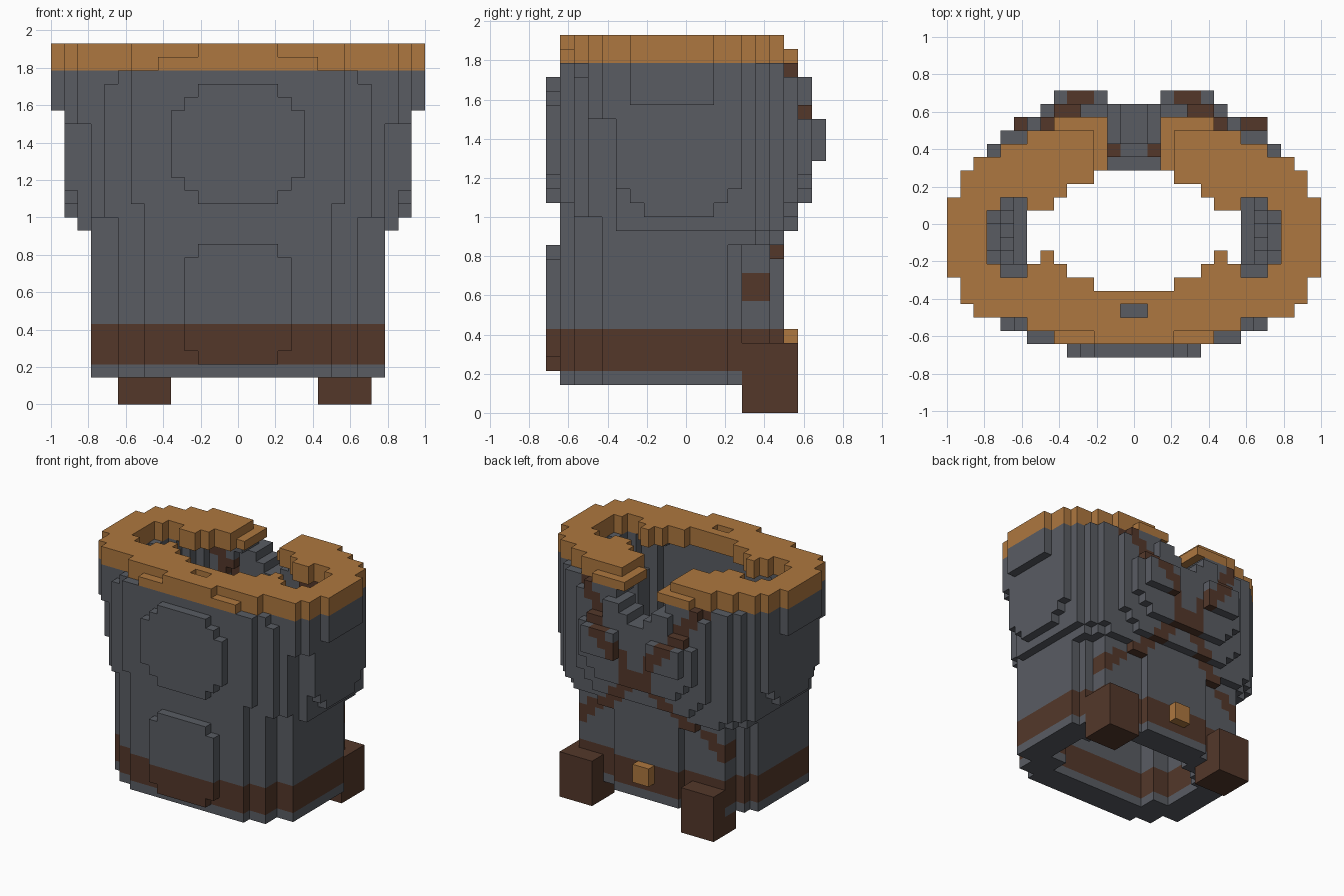
import bpy
import bmesh
from mathutils import Vector

cube = bpy.data.objects.get("Cube")
if cube:
    bpy.data.objects.remove(cube, do_unlink=True)

U = 1 / 14  # block size


def material(name, rgb):
    m = bpy.data.materials.new(name)
    m.use_nodes = True
    m.diffuse_color = (*rgb, 1)
    m.node_tree.nodes["Principled BSDF"].inputs["Base Color"].default_value = (*rgb, 1)
    return m


MATS = [material("slate_grey", (0.100, 0.107, 0.124)),
        material("dark_leather", (0.087, 0.039, 0.023)),
        material("tan_gold", (0.420, 0.185, 0.050))]
GREY, BROWN, GOLD = range(3)
AXES = [Vector(v) for v in ((1, 0, 0), (0, 1, 0), (0, 0, 1))]


def block_object(name, cells, colour):
    """Skin a set of grid cells with flat quads; colour maps a cell to a slot."""
    bm = bmesh.new()
    verts = {}

    def vert(p):
        key = tuple(round(c) for c in p)
        if key not in verts:
            verts[key] = bm.verts.new(Vector(key) * U)
        return verts[key]

    for cell in sorted(cells):
        base = Vector(cell)
        for a in range(3):
            n, s, t = AXES[a], AXES[(a + 1) % 3], AXES[(a + 2) % 3]
            for side in (0, 1):
                near = base + n * (2 * side - 1)
                if tuple(int(c) for c in near) in cells:
                    continue
                o = base + n * side
                ring = [o, o + s, o + s + t, o + t]
                if not side:
                    ring.reverse()
                face = bm.faces.new([vert(p) for p in ring])
                face.material_index = colour(cell)
    mesh = bpy.data.meshes.new(name)
    bm.to_mesh(mesh)
    bm.free()
    for m in MATS:
        mesh.materials.append(m)
    obj = bpy.data.objects.new(name, mesh)
    bpy.context.collection.objects.link(obj)


def box(x0, x1, y0, y1, z0, z1):
    return {(x, y, z) for x in range(x0, x1) for y in range(y0, y1) for z in range(z0, z1)}


def column(x):
    return x if x >= 0 else -x - 1


# Front and back reach for each column, from the centre outwards
WAIST_FRONT = [9] * 7 + [8] * 2 + [6] * 2
WAIST_BACK = [7] * 4 + [6] * 5 + [4, 3]
CHEST_FRONT = [9] * 8 + [8] * 2 + [7, 5, 5, 4]
CHEST_BACK = [9] * 7 + [8] + [7] * 2 + [6, 5, 4, 2]
RIM_FRONT = [9] * 6 + [8] * 2 + [7] * 4 + [6, 4]
RIM_BACK = [8] * 6 + [7] * 2 + [6] * 2 + [5] * 2 + [4, 2]
HOLE_FRONT = [5] * 3 + [4] * 2 + [3, 2, 3, 4, 4, 3]
HOLE_BACK = [4] * 3 + [3] * 2 + [2, 1, 1, 2, 2, 1]
# Last column of the upper back bulge, where it is rounded off
BULGE_END = {15: 4, 16: 5, 21: 5, 22: 3, 23: 3}


def waist_reach(i, k):
    if i > 10:
        return 0, 0
    back = WAIST_BACK[i]
    if k == 12 or (k == 11 and i < 6):  # flare into the upper back
        back = min(CHEST_BACK[i], back + k - 10, 7)
    return WAIST_FRONT[i], back


def chest_reach(i, k):
    width = 12 if k == 13 else 13 if k < 22 else 14
    if i >= width:
        return 0, 0
    front, back = CHEST_FRONT[i], CHEST_BACK[i]
    if k < 15:                          # flare under the chest
        if i < 11 and (k == 13 or i < 8):
            front = WAIST_FRONT[i]
        back = min(back, 8 if i < k - 7 else 7)
    if i == 12 and k < 16:              # rounded underside of the shoulder
        front, back = k - 11, k - 12
    if k >= 21 and i in (11, 12):       # shoulder cap
        front = 18 - i
    if 18 <= k <= 20 and 2 <= i <= 5:   # shoulder blades
        back = 10
    if i > BULGE_END.get(k, 6):
        back = min(back, 8)
    if k == 24:                         # rounded top edge
        back = min(back, 8 if i < 7 else 7)
        front = min(front, 9 if i < 9 else 7)
    return front, back


def torso_layer(k):
    solid = set()
    for x in range(-14, 14):
        front, back = (waist_reach if k < 13 else chest_reach)(column(x), k)
        solid |= {(x, y) for y in range(-front, back)}
    offsets = [(3, 0), (-3, 0), (0, 3), (0, -3), (3, 2), (3, -2), (-3, 2), (-3, -2)]
    shell = {(x, y, k) for x, y in solid
             if any((x + a, y + b) not in solid for a, b in offsets)}
    # Stepped neck notch in the back
    return {c for c in shell if not (c[1] > 3 and column(c[0]) < k - 21)}


def torso_colour(cell):
    x, y, k = cell
    if 3 <= k <= 5:
        return BROWN
    # Crossed straps on the back
    d, h = abs(x + 0.5), k + 0.5
    on_strap = d < 9 and (abs(h - 15.5 - d * 1.3) < 1.2 or abs(h - 16.4 + d * 0.9) < 0.9)
    return BROWN if y >= 3 and on_strap else GREY


# Hem, belt, waist and chest of the hollow torso
for name, lo, hi in (("hem", 2, 3), ("belt", 3, 6), ("waist", 6, 13), ("chest", 13, 25)):
    cells = set()
    for k in range(lo, hi):
        cells |= torso_layer(k)
    block_object(name, cells, torso_colour)

# Collar rim, open at the back of the neck
rim = set()
for k in (25, 26):
    for x in range(-14, 14):
        i = column(x)
        front, back = RIM_FRONT[i], RIM_BACK[i]
        if k == 26:
            back = min(back, 7)
            if 3 <= i <= 5:
                front = 8
        for y in range(-front, back):
            in_hole = i < 11 and -HOLE_FRONT[i] <= y < HOLE_BACK[i]
            in_gap = y > 0 and i < k - 23
            in_slot = i == 0 and y == -7
            if not (in_hole or in_gap or in_slot):
                rim.add((x, y, k))
block_object("collar_rim", rim, lambda c: GOLD)


# Raised front plates with stepped corners
def plate(z0, z1, half, steps):
    cells = set()
    for k in range(z0, z1):
        w = half - max(0, steps - min(k - z0, z1 - 1 - k))
        cells |= box(-w, w, -10, -9, k, k + 1)
    return cells


block_object("chest_plate", plate(15, 24, 5, 2), lambda c: GREY)
block_object("belly_plate", plate(3, 12, 4, 1), lambda c: BROWN if c[2] < 6 else GREY)

# Rear pouches and buckle
block_object("left_pouch", box(6, 10, 4, 8, 0, 5), lambda c: BROWN)
block_object("right_pouch", box(-9, -5, 4, 8, 0, 5), lambda c: BROWN)
block_object("belt_buckle", box(-1, 1, 7, 8, 4, 6), lambda c: GOLD)
